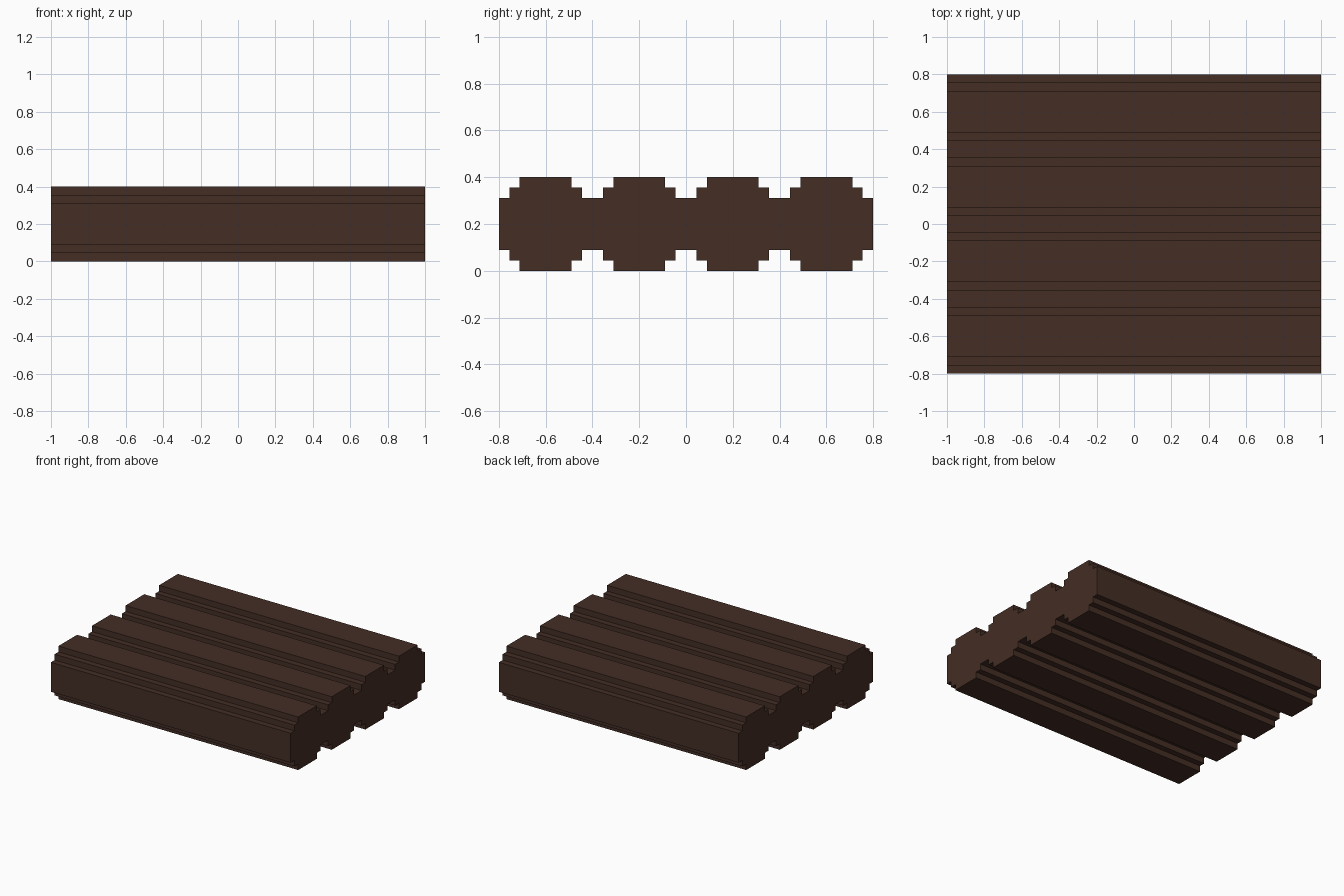
import bpy
import bmesh

if "Cube" in bpy.data.objects:
    bpy.data.objects.remove(bpy.data.objects["Cube"], do_unlink=True)

LOGS = 4          # logs side by side
SIZE = 0.4        # log diameter
UNIT = SIZE / 9   # one step of the blocky round section
HALF_LENGTH = 1.0

# Dark wood
wood = bpy.data.materials.new("dark brown wood")
colour = (0.058, 0.027, 0.018, 1.0)
wood.diffuse_color = colour
wood.use_nodes = True
bsdf = next(n for n in wood.node_tree.nodes if n.type == 'BSDF_PRINCIPLED')
bsdf.inputs["Base Color"].default_value = colour
bsdf.inputs["Roughness"].default_value = 0.9

# Stepped upper outline of one log, in units: (across, height above the axis)
STEPS = [(0, 2.5), (1, 2.5), (1, 3.5), (2, 3.5), (2, 4.5),
         (7, 4.5), (7, 3.5), (8, 3.5), (8, 2.5), (9, 2.5)]

# Upper outline of the whole row; the points where logs meet are left out
upper = []
for i in range(LOGS):
    first = 0 if i == 0 else 1
    last = len(STEPS) if i == LOGS - 1 else len(STEPS) - 1
    for across, height in STEPS[first:last]:
        upper.append(((i * 9 + across) * UNIT - LOGS * SIZE / 2, height * UNIT))

# Mirror it below the axis to close the section
section = upper + [(y, -h) for y, h in reversed(upper)]

# Extrude the section along x
bm = bmesh.new()
end = bm.faces.new([bm.verts.new((-HALF_LENGTH, y, h + SIZE / 2)) for y, h in section])
result = bmesh.ops.extrude_face_region(bm, geom=[end], use_keep_orig=True)
moved = [v for v in result["geom"] if isinstance(v, bmesh.types.BMVert)]
bmesh.ops.translate(bm, verts=moved, vec=(2 * HALF_LENGTH, 0, 0))
bmesh.ops.recalc_face_normals(bm, faces=bm.faces)

mesh = bpy.data.meshes.new("log_platform")
bm.to_mesh(mesh)
bm.free()
mesh.materials.append(wood)
platform = bpy.data.objects.new("log_platform", mesh)
bpy.context.collection.objects.link(platform)
